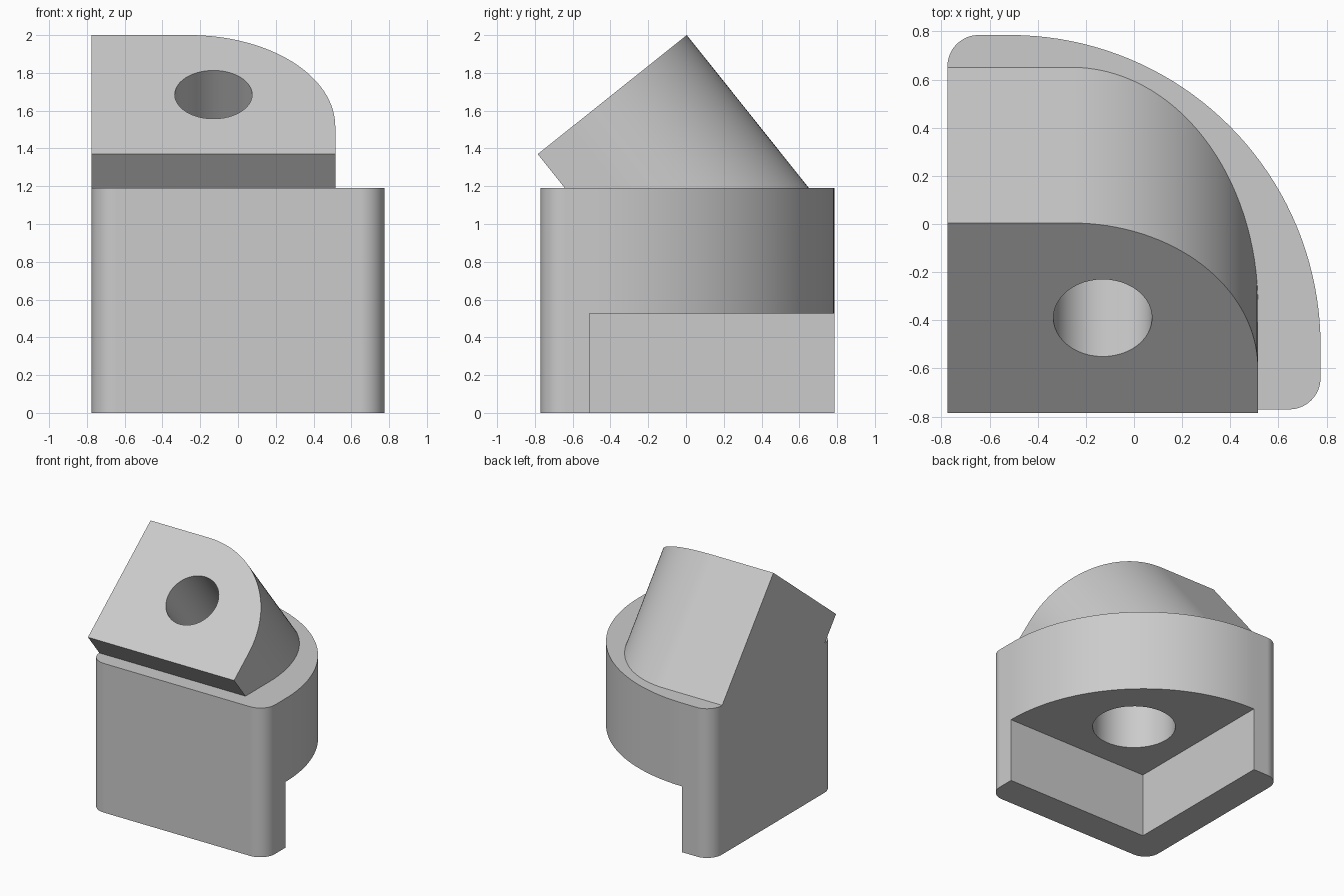
import bpy, bmesh, math
from mathutils import Matrix, Vector

cube = bpy.data.objects.get("Cube")
if cube:
    bpy.data.objects.remove(cube, do_unlink=True)

grey = bpy.data.materials.new("light grey")
grey.use_nodes = True
colour = (0.6, 0.6, 0.6, 1)
grey.diffuse_color = colour
grey.node_tree.nodes["Principled BSDF"].inputs["Base Color"].default_value = colour

TILT = Matrix.Translation((0, -0.785, 1.37)) @ Matrix.Rotation(math.radians(38.6), 4, 'X')
DECK = 1.19


def arc(cx, cy, r, start, end, steps=16):
    angles = [math.radians(start + (end - start) * i / steps) for i in range(steps + 1)]
    return [(cx + r * math.cos(a), cy + r * math.sin(a)) for a in angles]


def prism(name, outline, z0, z1, matrix=Matrix(), floor=None):
    """Extrude an outline from z0 to z1, place it, and trim it flat at floor."""
    bm = bmesh.new()
    face = bm.faces.new([bm.verts.new((x, y, z0)) for x, y in outline])
    ext = bmesh.ops.extrude_face_region(bm, geom=[face])["geom"]
    bmesh.ops.translate(bm, vec=(0, 0, z1 - z0),
                        verts=[g for g in ext if isinstance(g, bmesh.types.BMVert)])
    bm.transform(matrix)
    if floor is not None:
        geom = bm.verts[:] + bm.edges[:] + bm.faces[:]
        cut = bmesh.ops.bisect_plane(bm, geom=geom, plane_co=(0, 0, floor),
                                     plane_no=(0, 0, 1), clear_inner=True)["geom_cut"]
        bmesh.ops.edgeloop_fill(bm, edges=[g for g in cut if isinstance(g, bmesh.types.BMEdge)])
    bmesh.ops.recalc_face_normals(bm, faces=bm.faces[:])
    mesh = bpy.data.meshes.new(name)
    bm.to_mesh(mesh)
    bm.free()
    mesh.materials.append(grey)
    obj = bpy.data.objects.new(name, mesh)
    bpy.context.collection.objects.link(obj)
    return obj


def finish(obj, cutters):
    """Cut the openings, then shade curves smooth and keep edges sharp."""
    bpy.ops.object.select_all(action='DESELECT')
    obj.select_set(True)
    bpy.context.view_layer.objects.active = obj
    for cutter in cutters:
        mod = obj.modifiers.new("cut", 'BOOLEAN')
        mod.operation = 'DIFFERENCE'
        mod.solver = 'EXACT'
        mod.object = cutter
        bpy.ops.object.modifier_apply(modifier=mod.name)
    bpy.ops.object.shade_smooth_by_angle(angle=math.radians(30))
    normals = obj.modifiers.new("even normals", 'WEIGHTED_NORMAL')
    normals.keep_sharp = True


# Base: rounded corner block with a large curved back
outline = (arc(-0.645, -0.64, 0.13, 180, 270) + arc(0.645, -0.64, 0.13, 270, 360)
           + arc(-0.515, -0.505, 1.29, 0, 90, 40) + arc(-0.645, 0.655, 0.13, 90, 180))
base = prism("base", outline, 0, DECK)

# Tilted head: square block with one large rounded corner
head_outline = [(-0.775, 0), (0.515, 0)] + arc(-0.26, 0.235, 0.775, 0, 90, 32) + [(-0.775, 1.01)]
head = prism("tilted_head", head_outline, 0, -1.4, TILT, DECK)

# Openings: underside notch, upright socket and tilted hole
notch = prism("notch_cutter", [(-0.515, -0.51), (1, -0.51), (1, 1), (-0.515, 1)], -0.1, 0.525)
socket = prism("socket_cutter", arc(0, 0, 0.31, 0, 360, 48)[:-1], 0.4, 1.0)
hole = prism("hole_cutter", arc(-0.13, 0.505, 0.205, 0, 360, 48)[:-1], 0.1, -0.6, TILT)

finish(base, [notch, socket, hole])
finish(head, [hole])

for cutter in (notch, socket, hole):
    bpy.data.objects.remove(cutter, do_unlink=True)
